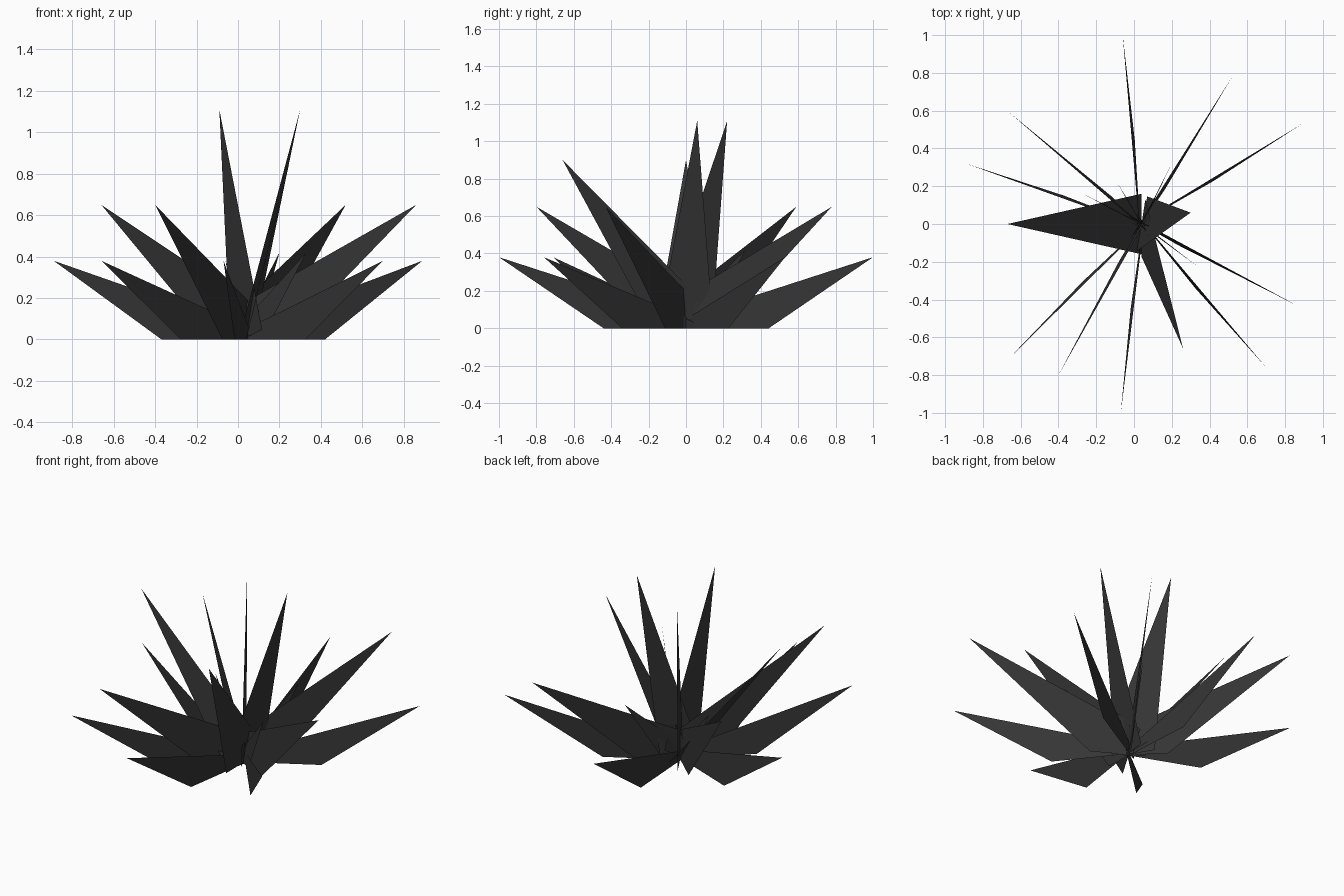
import bpy, bmesh
from math import radians, sin, cos
from mathutils import Vector

if "Cube" in bpy.data.objects:
    bpy.data.objects.remove(bpy.data.objects["Cube"])

mat = bpy.data.materials.new("dark_leaf")
mat.diffuse_color = (0.035, 0.035, 0.035, 1)
mat.use_nodes = True
mat.node_tree.nodes["Principled BSDF"].inputs["Base Color"].default_value = mat.diffuse_color
CENTRE = Vector((0.04, 0, 0))


def leaf(name, tip, base_z, half_width, roll):
    """Flat pointed blade from the plant centre to its tip, trimmed at the ground."""
    base = CENTRE + Vector((0, 0, base_z))
    tip = Vector(tip)
    axis = (tip - base).normalized()
    side = Vector((0, 0, 1)).cross(axis).normalized()
    normal = axis.cross(side)
    w = side * cos(radians(roll)) + normal * sin(radians(roll))
    bm = bmesh.new()
    bm.faces.new([bm.verts.new(p) for p in
                  (base - w * half_width, base + w * half_width, tip)])
    bmesh.ops.bisect_plane(bm, geom=bm.verts[:] + bm.edges[:] + bm.faces[:],
                           plane_co=(0, 0, 0), plane_no=(0, 0, -1), clear_outer=True)
    me = bpy.data.meshes.new(name)
    bm.to_mesh(me)
    bm.free()
    me.materials.append(mat)
    ob = bpy.data.objects.new(name, me)
    bpy.context.collection.objects.link(ob)


# Outer low ring
for i, (x, y) in enumerate([(-0.06, 1.0), (-0.89, 0.32), (-0.66, -0.71),
                            (-0.07, -1.0), (0.70, -0.76), (0.89, 0.53)]):
    leaf(f"outer_leaf_{i}", (x, y, 0.38), -0.11, 0.16, 85)

# Middle ring
for i, (x, y) in enumerate([(-0.66, 0.59), (-0.40, -0.80), (0.52, 0.78), (0.86, -0.43)]):
    leaf(f"middle_leaf_{i}", (x, y, 0.65), 0.01, 0.16, 86)

# Steep leaves, some turned face-up
leaf("steep_leaf_0", (-0.67, 0, 0.90), 0.01, 0.16, 0)
leaf("steep_leaf_1", (0.26, -0.66, 0.90), 0.01, 0.16, 68)

# Upright centre leaves
leaf("upright_leaf_0", (0.30, 0.06, 1.11), 0.01, 0.15, -25)
leaf("upright_leaf_1", (-0.09, 0.22, 1.11), 0.01, 0.16, 89)

# Short inner leaves
for i, (x, y) in enumerate([(-0.27, 0.16), (0.20, 0.32), (0.33, -0.22)]):
    leaf(f"short_leaf_{i}", (x, y, 0.42), 0.0, 0.08, 87)
